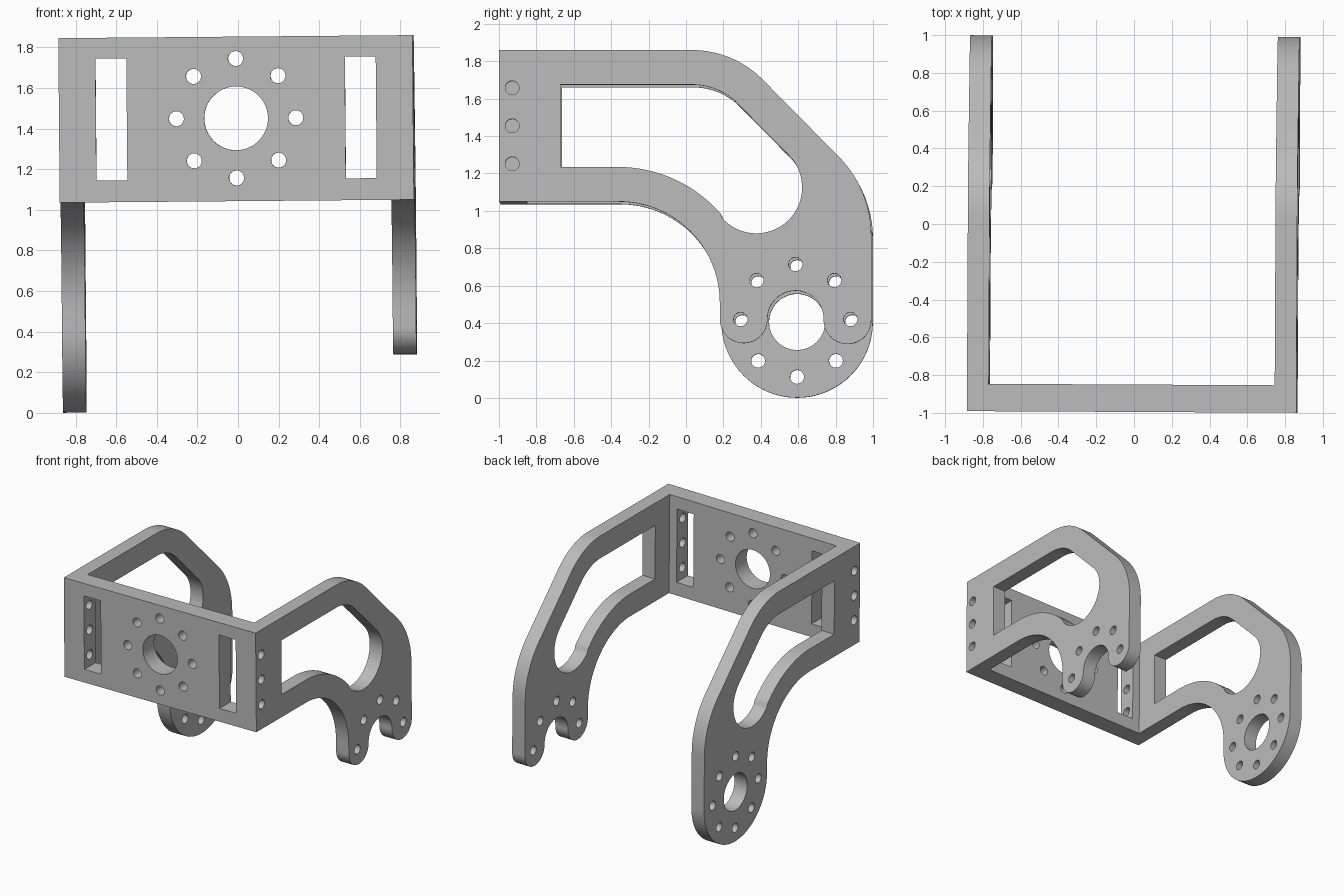
import bpy, bmesh
from math import sin, cos, radians, pi
from mathutils import Matrix

old = bpy.data.objects.get("Cube")
if old:
    bpy.data.objects.remove(old, do_unlink=True)

metal = bpy.data.materials.new("grey metal")
metal.use_nodes = True
metal.diffuse_color = (0.5, 0.5, 0.5, 1)
metal.node_tree.nodes["Principled BSDF"].inputs["Base Color"].default_value = (0.5, 0.5, 0.5, 1)

BOTTOM, TOP = 1.0425, 1.8525      # height range of the front plate
FRONT, BACK = -0.995, -0.85       # depth range of the front plate
OUTER, INNER = 0.872, 0.757       # outer and inner faces of the arms
HUB_Y, HUB_Z = 0.59, 0.413
BOLT_R, RING_R = 0.037, 0.294

# The whole bracket sits very slightly tilted
PIVOT = Matrix.Translation((0, 0, 0.93))
TILT = PIVOT @ Matrix.Rotation(-0.005, 4, 'Z') @ Matrix.Rotation(-0.0086, 4, 'Y') @ PIVOT.inverted()


def arc(cx, cy, r, start, end, n=16):
    return [(cx + r * cos(radians(start + (end - start) * i / n)),
             cy + r * sin(radians(start + (end - start) * i / n))) for i in range(n + 1)]


def circle(cx, cy, r, n=32):
    return arc(cx, cy, r, 0, 360, n)[:-1]


def rect(x0, x1, y0, y1):
    return [(x0, y0), (x1, y0), (x1, y1), (x0, y1)]


def bolt_ring(cx, cy, angles):
    return [circle(cx + RING_R * cos(radians(a)), cy + RING_R * sin(radians(a)), BOLT_R, 24)
            for a in angles]


def sheet(name, loops, thickness, matrix):
    """Flat plate with holes: the first loop is the outline, the others are cut out."""
    curve = bpy.data.curves.new(name + "_profile", 'CURVE')
    curve.dimensions = '2D'
    curve.fill_mode = 'BOTH'
    curve.extrude = thickness / 2
    for loop in loops:
        spline = curve.splines.new('POLY')
        spline.points.add(len(loop) - 1)
        for point, (x, y) in zip(spline.points, loop):
            point.co = (x, y, 0, 1)
        spline.use_cyclic_u = True
    temp = bpy.data.objects.new(name + "_profile", curve)
    mesh = bpy.data.meshes.new_from_object(temp)
    bpy.data.objects.remove(temp)
    bpy.data.curves.remove(curve)
    mesh.name = name
    bm = bmesh.new()
    bm.from_mesh(mesh)
    bmesh.ops.remove_doubles(bm, verts=bm.verts, dist=0.0002)
    bm.transform(matrix)
    bmesh.ops.recalc_face_normals(bm, faces=bm.faces)
    bm.to_mesh(mesh)
    bm.free()
    obj = bpy.data.objects.new(name, mesh)
    bpy.context.collection.objects.link(obj)
    return obj


def finish(obj):
    obj.data.materials.clear()
    obj.data.materials.append(metal)
    obj.data.transform(TILT)
    bpy.ops.object.select_all(action='DESELECT')
    obj.select_set(True)
    bpy.context.view_layer.objects.active = obj
    bpy.ops.object.shade_smooth_by_angle(angle=radians(35))


# Front plate with centre hole, bolt ring and two slots
mid = (BOTTOM + TOP) / 2
loops = [rect(-OUTER, OUTER, BOTTOM, TOP), circle(0, mid + 0.003, 0.157, 48)]
loops += bolt_ring(0, mid + 0.003, range(0, 360, 45))
loops += [rect(-0.69, -0.538, 1.15, 1.75), rect(0.538, 0.69, 1.15, 1.75)]
to_front = Matrix(((1, 0, 0, 0), (0, 0, -1, (FRONT + BACK) / 2), (0, 1, 0, 0), (0, 0, 0, 1)))
plate = sheet("front_plate", loops, BACK - FRONT, to_front)

# Screw holes through both plate ends into the slots
bm = bmesh.new()
for side in (-1, 1):
    for step in (-1, 0, 1):
        place = Matrix.Translation((side * 0.78, -0.925, mid + step * 0.203)) @ Matrix.Rotation(pi / 2, 4, 'Y')
        bmesh.ops.create_cone(bm, cap_ends=True, segments=24, radius1=BOLT_R,
                              radius2=BOLT_R, depth=0.3, matrix=place)
cutter_mesh = bpy.data.meshes.new("screw_cutter")
bm.to_mesh(cutter_mesh)
bm.free()
cutter = bpy.data.objects.new("screw_cutter", cutter_mesh)
cutter.hide_render = True
bpy.context.collection.objects.link(cutter)
cut = plate.modifiers.new("screw_holes", 'BOOLEAN')
cut.operation = 'DIFFERENCE'
cut.solver = 'EXACT'
cut.object = cutter
bpy.context.view_layer.objects.active = plate
bpy.ops.object.modifier_apply(modifier=cut.name)
bpy.data.objects.remove(cutter, do_unlink=True)
finish(plate)

# Side arms: shared bent outline and window, different hub ends
neck = [(BACK, BOTTOM)] + arc(-0.355, 0.5025, 0.54, 90, 0, 24)
shoulder = arc(0.395, 0.8605, 0.6, 0, 45) + arc(0.037, 1.3225, 0.53, 45, 90) + [(BACK, TOP)]
window = ([(-0.667, 1.2275)] + arc(-0.36, 0.4975, 0.73, 90, 41, 20)
          + arc(0.38, 1.1175, 0.245, 221, 405, 36)
          + arc(0.037, 1.3225, 0.345, 45, 90) + [(-0.667, 1.6675)])
closed_hub = arc(HUB_Y, HUB_Z, 0.405, 180, 360, 40)
open_hub = (arc(0.3125, 0.413, 0.1275, 180, 360, 24)
            + arc(HUB_Y, 0.416, 0.15, 180, 0, 24)
            + arc(0.8675, 0.408, 0.1275, 180, 360, 24))


def arm(name, side, hub, holes):
    to_side = Matrix(((0, 0, 1, side * (OUTER + INNER) / 2), (1, 0, 0, 0), (0, 1, 0, 0), (0, 0, 0, 1)))
    finish(sheet(name, [neck + hub + shoulder, window] + holes, OUTER - INNER, to_side))


arm("right_arm", -1, closed_hub,
    [circle(HUB_Y, HUB_Z, 0.15, 48)] + bolt_ring(HUB_Y, HUB_Z, range(0, 360, 45)))
arm("left_arm", 1, open_hub, bolt_ring(HUB_Y, HUB_Z, range(0, 181, 45)))
